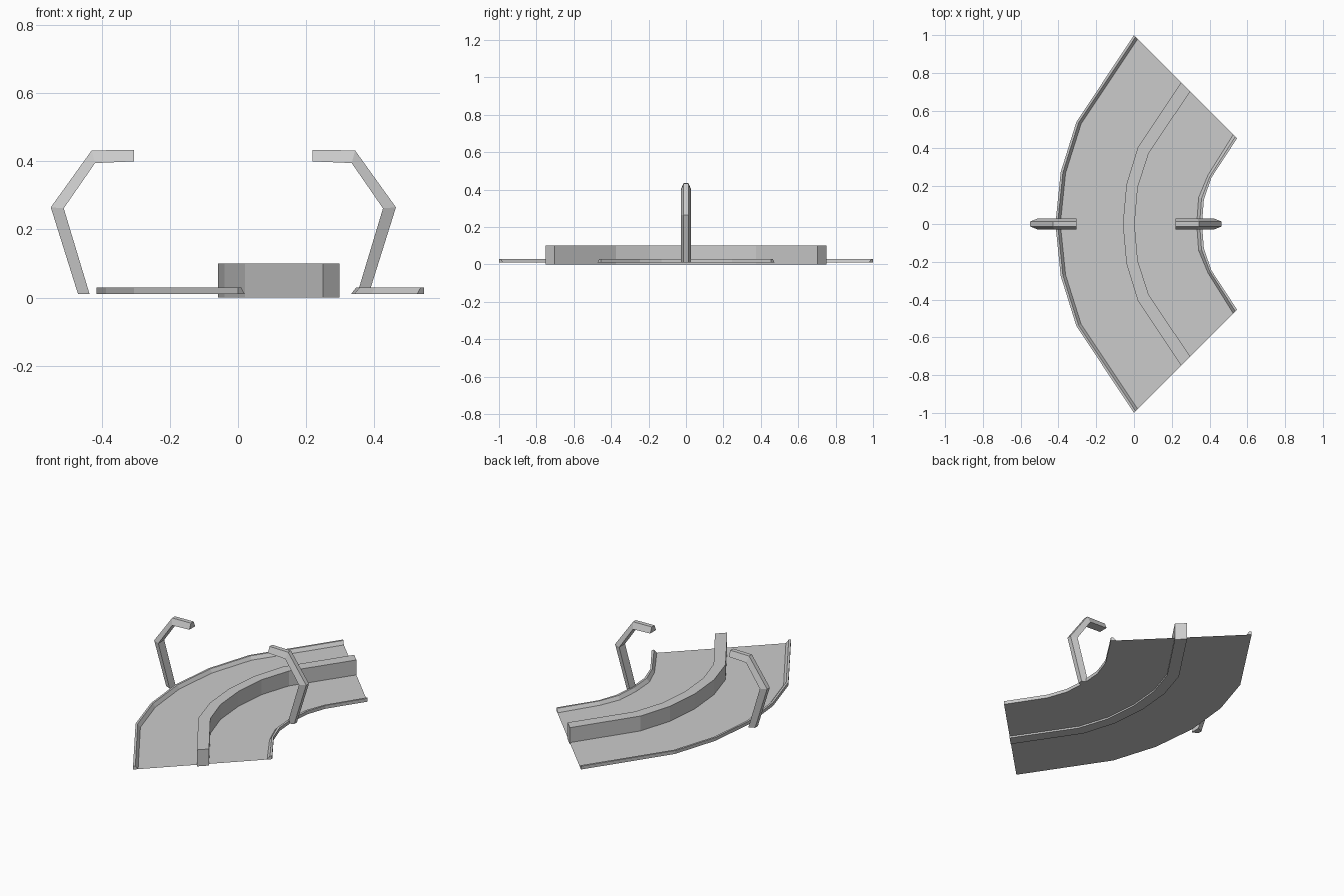
import bpy, bmesh

if "Cube" in bpy.data.objects:
    bpy.data.objects.remove(bpy.data.objects["Cube"])


def mirrored(half):
    """Plan line from the +y end to y=0, completed to the -y end."""
    return half + [(x, -y) for x, y in reversed(half[:-1])]


def between(a, b, t):
    return [(p[0] + (q[0] - p[0]) * t, p[1] + (q[1] - p[1]) * t) for p, q in zip(a, b)]


def loft(name, lines, closed=True):
    """Skin neighbouring long lines; cap both ends when closed."""
    bm = bmesh.new()
    rows = [[bm.verts.new(p) for p in line] for line in lines]
    n = len(rows)
    for i in range(n if closed else n - 1):
        a, b = rows[i], rows[(i + 1) % n]
        for j in range(len(a) - 1):
            bm.faces.new((a[j], a[j + 1], b[j + 1], b[j]))
    if closed:
        bm.faces.new([r[0] for r in rows])
        bm.faces.new([r[-1] for r in reversed(rows)])
    bmesh.ops.recalc_face_normals(bm, faces=bm.faces)
    if not closed and sum(f.normal.z for f in bm.faces) < 0:
        bmesh.ops.reverse_faces(bm, faces=bm.faces)
    mesh = bpy.data.meshes.new(name)
    bm.to_mesh(mesh)
    bm.free()
    obj = bpy.data.objects.new(name, mesh)
    bpy.context.collection.objects.link(obj)
    return obj


def at_height(line, z):
    return [(x, y, z) for x, y in line]


# Plan lines of the bend
outer_edge = mirrored([(0, 1), (-.305, .54), (-.388, .275), (-.416, 0)])
outer_foot = mirrored([(.02, .98), (-.28, .53), (-.362, .27), (-.39, 0)])
inner_edge = mirrored([(.546, .454), (.41, .246), (.37, .13), (.36, 0)])
inner_foot = mirrored([(.526, .474), (.392, .26), (.342, .14), (.332, 0)])
rail_outer = mirrored([(.25, .75), (.02, .405), (-.04, .21), (-.059, 0)])
rail_inner = mirrored([(.298, .702), (.078, .375), (.02, .195), (.003, 0)])

BASE, RIM = .01, .03

# Flat deck sheet
loft("deck", [at_height(outer_foot, BASE), at_height(inner_foot, BASE)], closed=False)

# Raised rims with a sloped road side
for name, edge, foot in (("outer_rim", outer_edge, outer_foot),
                         ("inner_rim", inner_edge, inner_foot)):
    loft(name, [at_height(edge, BASE), at_height(edge, RIM),
                at_height(between(edge, foot, .45), RIM), at_height(foot, BASE)])

# Central guide rail
loft("guide_rail", [at_height(rail_outer, 0), at_height(rail_outer, .1),
                    at_height(rail_inner, .1), at_height(rail_inner, 0)])

# Pair of bent arms, narrower on their outside face
arm_out = [(-.47, .01), (-.55, .265), (-.43, .432), (-.305, .434)]
arm_in = [(-.436, .01), (-.512, .262), (-.42, .395), (-.305, .4)]
MID = -.043
for name, flip in (("left_arm", False), ("right_arm", True)):
    def strip(path, y):
        return [(2 * MID - x if flip else x, y, z) for x, z in path]
    loft(name, [strip(arm_out, -.013), strip(arm_out, .013),
                strip(arm_in, .028), strip(arm_in, -.028)])
